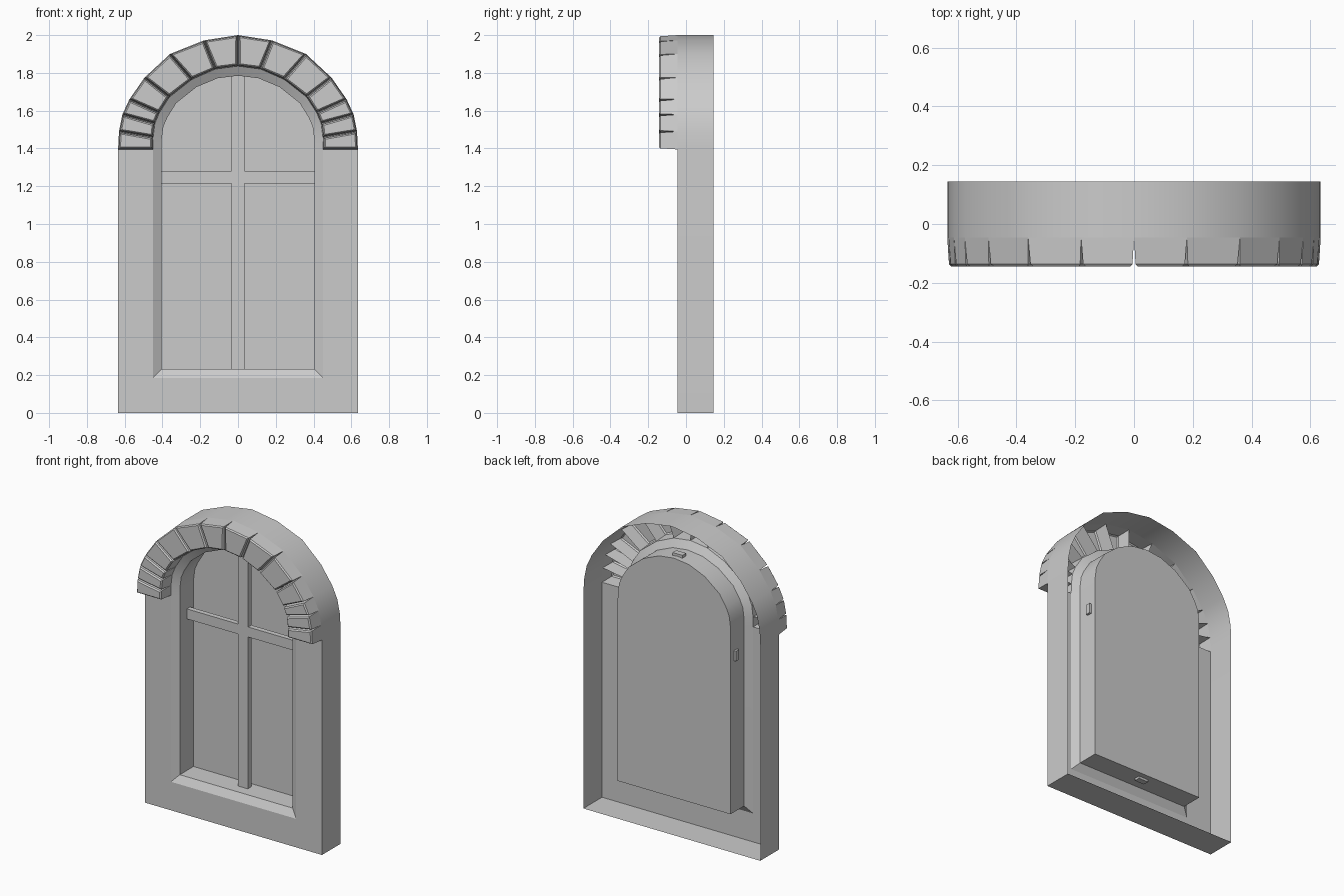
import bpy
import bmesh

cube = bpy.data.objects.get("Cube")
if cube:
    bpy.data.objects.remove(cube, do_unlink=True)

STONE = (0.6, 0.6, 0.6, 1)
mat = bpy.data.materials.new("grey_stone")
mat.use_nodes = True
mat.diffuse_color = STONE
mat.node_tree.nodes["Principled BSDF"].inputs["Base Color"].default_value = STONE

# Depths, front to back
FACE, LIP, PANE, BACK = -0.046, -0.018, 0.122, 0.145
SPRING = 1.395

# Right half of each arch as (x, z), from the spring line up to the crown
OUTER = [(.635, SPRING), (.63, 1.49), (.612, 1.58), (.575, 1.66),
         (.495, 1.775), (.36, 1.9), (.18, 1.972), (0, 2)]
OPENING = [(.45, SPRING), (.449, 1.46), (.44, 1.532), (.417, 1.588),
           (.363, 1.672), (.245, 1.765), (.12, 1.82), (0, 1.836)]
INNER = [(.405, SPRING), (.404, 1.45), (.395, 1.517), (.373, 1.566),
         (.327, 1.64), (.22, 1.725), (.107, 1.772), (0, 1.785)]


def full_arch(half):
    return half + [(-x, z) for x, z in half[-2::-1]]


def outline(half, bottom):
    w = half[0][0]
    return full_arch(half) + [(-w, bottom), (w, bottom)]


def at(points, y):
    return [(x, y, z) for x, z in points]


def finish(name, bm, smooth=False):
    mesh = bpy.data.meshes.new(name)
    bm.to_mesh(mesh)
    bm.free()
    mesh.materials.append(mat)
    obj = bpy.data.objects.new(name, mesh)
    bpy.context.collection.objects.link(obj)
    if smooth:
        bpy.ops.object.select_all(action='DESELECT')
        obj.select_set(True)
        bpy.context.view_layer.objects.active = obj
        bpy.ops.object.shade_smooth_by_angle(angle=0.6)
    return obj


def loft(name, rings, closed=True, cap=False, flip=False, smooth=False):
    """Skin a sheet through matching rings of points."""
    bm = bmesh.new()
    rows = [[bm.verts.new(p) for p in ring] for ring in rings]
    n = len(rows[0])
    for a, b in zip(rows, rows[1:]):
        for i in range(n if closed else n - 1):
            j = (i + 1) % n
            bm.faces.new((a[i], a[j], b[j], b[i]))
    if cap:
        bm.faces.new(rows[-1])
    if flip:
        bmesh.ops.reverse_faces(bm, faces=bm.faces[:])
    return finish(name, bm, smooth)


def bar(name, lo, hi):
    bm = bmesh.new()
    bmesh.ops.create_cube(bm, size=1)
    for v in bm.verts:
        v.co = [lo[k] if v.co[k] < 0 else hi[k] for k in range(3)]
    return finish(name, bm)


# Outer wall, open at the back
wall = outline(OUTER, 0)
loft("outer_wall", [at(wall, FACE), at(wall, BACK)], flip=True, smooth=True)


# Flat front below the spring line
def legs(w, bottom):
    return at([(w, SPRING), (w, bottom), (-w, bottom), (-w, SPRING)], FACE)


loft("front_face", [legs(.635, 0), legs(.45, .185)], closed=False, flip=True)

# Splayed lip, deep reveal and closing pane
inner = outline(INNER, .232)
loft("window_recess",
     [at(outline(OPENING, .185), FACE), at(inner, LIP), at(inner, PANE)],
     cap=True, smooth=True)

# Glazing bars, whose ends pass through the reveal
bar("upright_bar", (-.035, .05, .217), (.035, .088, 1.8))
bar("cross_bar", (-.42, .055, 1.215), (.42, .088, 1.28))

# Arch stones: open-backed, tapered, with a small front bevel
bm = bmesh.new()
out, opening = full_arch(OUTER), full_arch(OPENING)
for i in range(len(out) - 1):
    quad = [out[i], out[i + 1], opening[i + 1], opening[i]]
    bm.faces.new([bm.verts.new(p) for p in at(quad, FACE)])
bm.normal_update()
for f in bm.faces:
    if f.normal.y > 0:
        f.normal_flip()
fronts = bm.faces[:]
for inset, rise in ((.008, .09), (.01, .008)):
    bmesh.ops.inset_individual(bm, faces=fronts, thickness=inset, depth=rise)
finish("arch_stones", bm)
